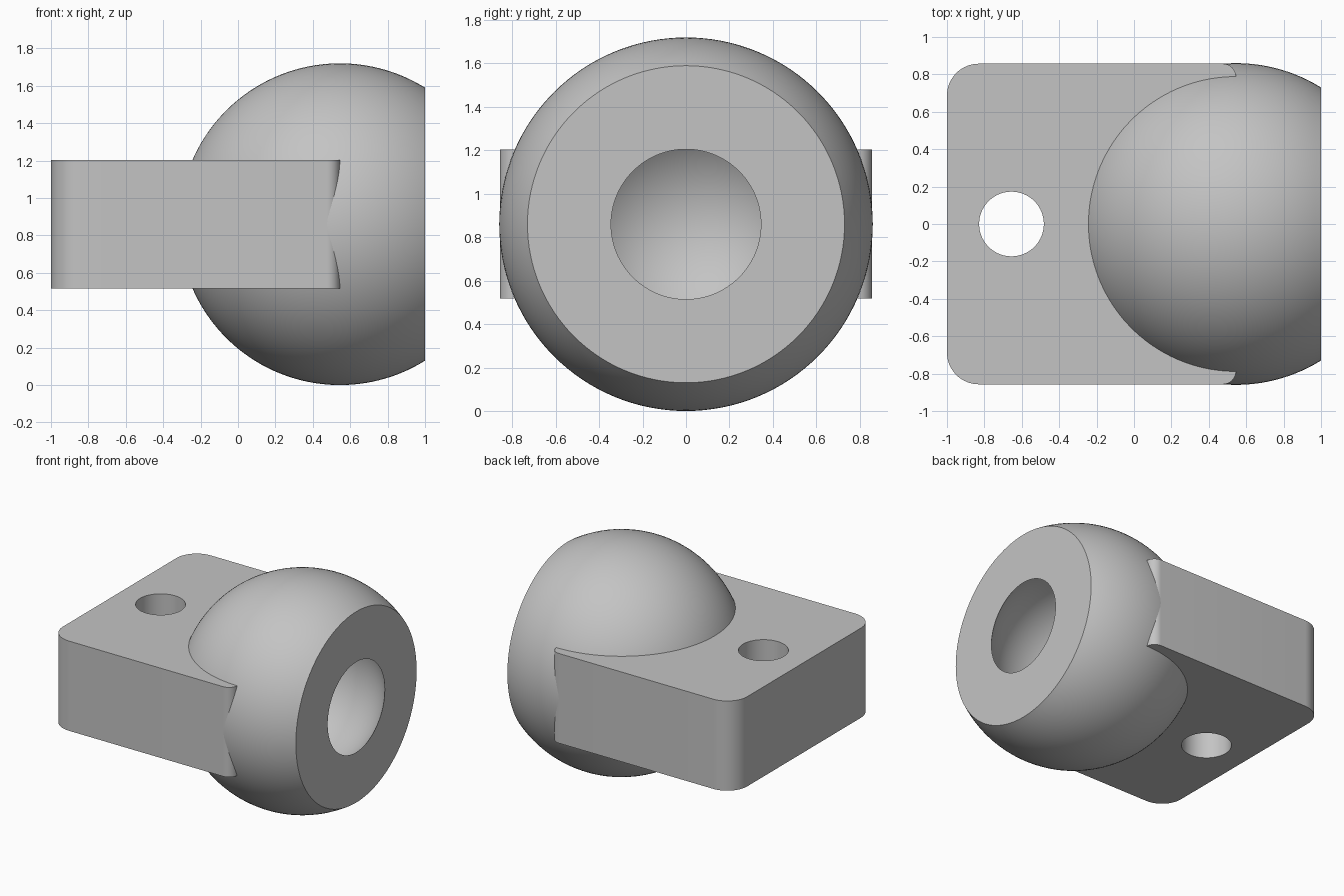
import bpy, bmesh
from math import sin, cos, pi, asin, radians
from mathutils import Matrix, Vector

cube = bpy.data.objects.get("Cube")
if cube:
    bpy.data.objects.remove(cube, do_unlink=True)

BALL_X, MID_Z = 0.545, 0.86      # centre of the ball
BALL_R, MOUTH_R = 0.86, 0.345    # ball and socket opening radii
FACE = 1.0 - BALL_X              # flat face distance from the ball centre
CAVITY_R = (FACE ** 2 + MOUTH_R ** 2) ** 0.5
HALF_H, HALF_W = 0.343, 0.857    # block half height and half width

grey = bpy.data.materials.new("plain grey")
grey.use_nodes = True
colour = (0.55, 0.55, 0.55, 1)
grey.diffuse_color = colour
grey.node_tree.nodes["Principled BSDF"].inputs["Base Color"].default_value = colour


def make_object(name, bm):
    bmesh.ops.recalc_face_normals(bm, faces=bm.faces)
    mesh = bpy.data.meshes.new(name)
    bm.to_mesh(mesh)
    bm.free()
    mesh.materials.append(grey)
    obj = bpy.data.objects.new(name, mesh)
    bpy.context.collection.objects.link(obj)
    return obj


def arc(cx, cy, r, start, end, steps):
    angles = [start + (end - start) * i / steps for i in range(steps + 1)]
    return [(cx + r * cos(a), cy + r * sin(a)) for a in angles]


def smooth(obj):
    bpy.ops.object.select_all(action='DESELECT')
    obj.select_set(True)
    bpy.context.view_layer.objects.active = obj
    bpy.ops.object.shade_smooth_by_angle(angle=radians(25))


def cut(obj, cutter):
    mod = obj.modifiers.new("cut", 'BOOLEAN')
    mod.operation, mod.solver, mod.object = 'DIFFERENCE', 'EXACT', cutter
    cutter.hide_render = True
    bpy.context.view_layer.objects.active = obj
    bpy.ops.object.modifier_apply(modifier=mod.name)
    bpy.data.objects.remove(cutter, do_unlink=True)


# Ball with flat face and round socket, turned about the x axis
outer = arc(0, 0, BALL_R, pi, pi / 2 - asin(FACE / BALL_R), 48)
inner = arc(0, 0, CAVITY_R, asin(MOUTH_R / CAVITY_R), pi, 40)
bm = bmesh.new()
verts = [bm.verts.new((x, 0, max(r, 0))) for x, r in outer + inner]
edges = [bm.edges.new(pair) for pair in zip(verts, verts[1:])]
bmesh.ops.spin(bm, geom=verts + edges, cent=(0, 0, 0), axis=(1, 0, 0),
               angle=2 * pi, steps=128, use_merge=False)
bmesh.ops.remove_doubles(bm, verts=bm.verts, dist=0.0001)
bmesh.ops.translate(bm, verts=bm.verts, vec=(BALL_X, 0, MID_Z))
smooth(make_object("ball_socket", bm))

# Mounting block with rounded corners, large at the far end, small beside the ball
BIG, SMALL = 0.17, 0.07
half = (arc(BALL_X - SMALL, HALF_W - SMALL, SMALL, 0, pi / 2, 10)
        + arc(-1 + BIG, HALF_W - BIG, BIG, pi / 2, pi, 16))
outline = half + [(x, -y) for x, y in reversed(half)]
bm = bmesh.new()
base = bm.faces.new([bm.verts.new((x, y, MID_Z - HALF_H)) for x, y in outline])
top = bmesh.ops.extrude_face_region(bm, geom=[base])["geom"]
bmesh.ops.translate(bm, vec=(0, 0, 2 * HALF_H),
                    verts=[v for v in top if isinstance(v, bmesh.types.BMVert)])
block = make_object("mounting_block", bm)

# Bolt hole through the block
bm = bmesh.new()
bmesh.ops.create_cone(bm, cap_ends=True, segments=64, radius1=0.173, radius2=0.173,
                      depth=2, matrix=Matrix.Translation((-0.655, 0, MID_Z)))
cut(block, make_object("bolt_hole_cutter", bm))

# Clear the block out of the socket, inside the ball wall
bm = bmesh.new()
bmesh.ops.create_uvsphere(bm, u_segments=48, v_segments=24, radius=0.7,
                          matrix=Matrix.Translation((BALL_X, 0, MID_Z)))
cut(block, make_object("socket_clearance_cutter", bm))
smooth(block)
